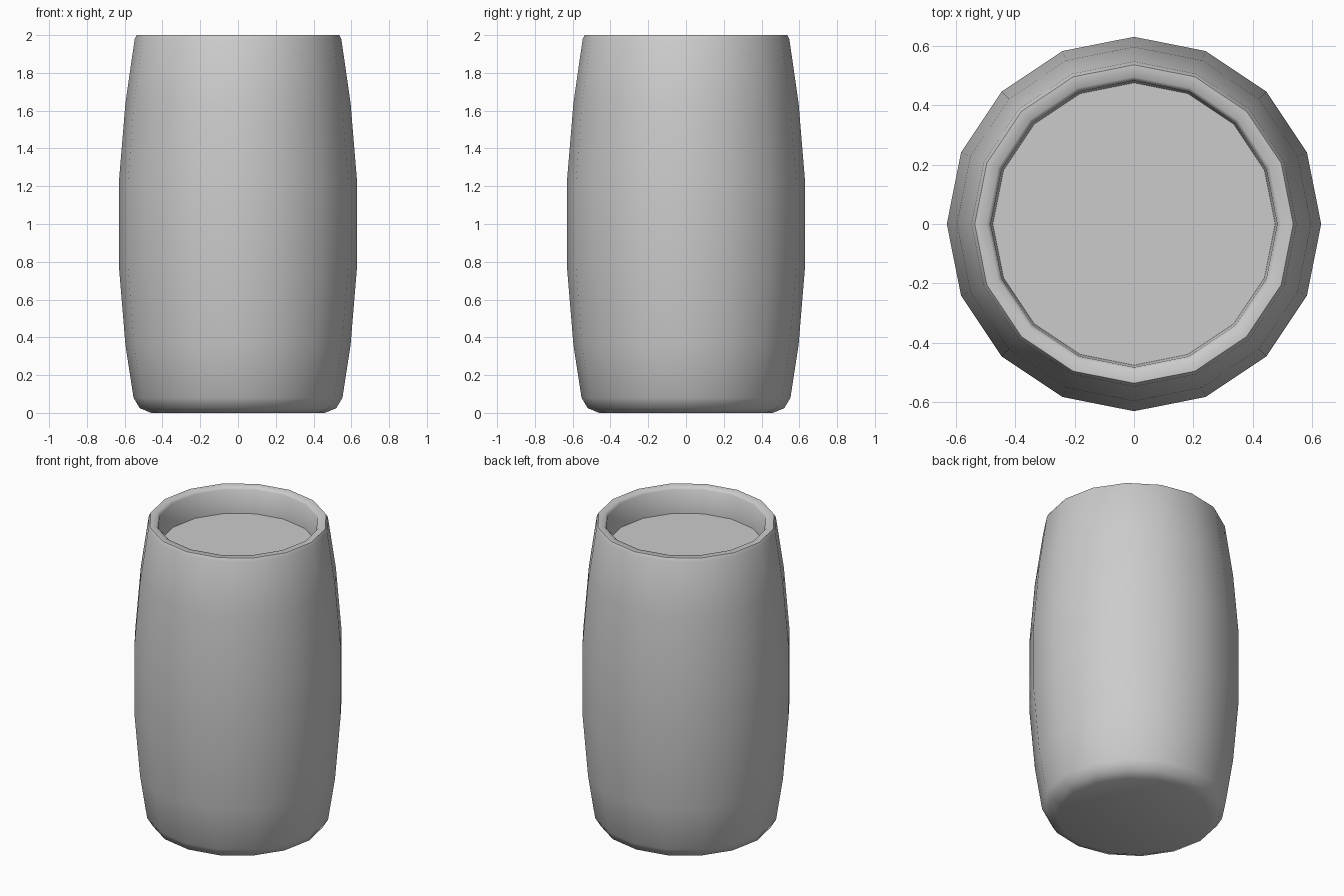
import bpy, bmesh, math

if "Cube" in bpy.data.objects:
    bpy.data.objects.remove(bpy.data.objects["Cube"])

SIDES = 16

# Barrel profile (radius, z): base bevel, bulging wall, rolled rim, recessed lid
profile = [
    (0.46, 0.00), (0.52, 0.025), (0.553, 0.08), (0.596, 0.36),
    (0.63, 0.77), (0.63, 1.23), (0.596, 1.64), (0.547, 1.98),
    (0.536, 2.00), (0.495, 2.00), (0.482, 1.985), (0.475, 1.83),
]

bm = bmesh.new()
rings = []
for r, z in profile:
    rings.append([bm.verts.new((r * math.cos(2 * math.pi * i / SIDES),
                                r * math.sin(2 * math.pi * i / SIDES), z))
                  for i in range(SIDES)])

# Side walls
for a, b in zip(rings, rings[1:]):
    for i in range(SIDES):
        j = (i + 1) % SIDES
        bm.faces.new((a[i], a[j], b[j], b[i]))

# Base and lid
bm.faces.new(rings[0][::-1])
bm.faces.new(rings[-1])

mesh = bpy.data.meshes.new("barrel")
bm.to_mesh(mesh)
bm.free()
barrel = bpy.data.objects.new("barrel", mesh)
bpy.context.collection.objects.link(barrel)

# Smooth shading, sharp lid edge
bpy.context.view_layer.objects.active = barrel
barrel.select_set(True)
bpy.ops.object.shade_smooth_by_angle(angle=math.radians(60))
